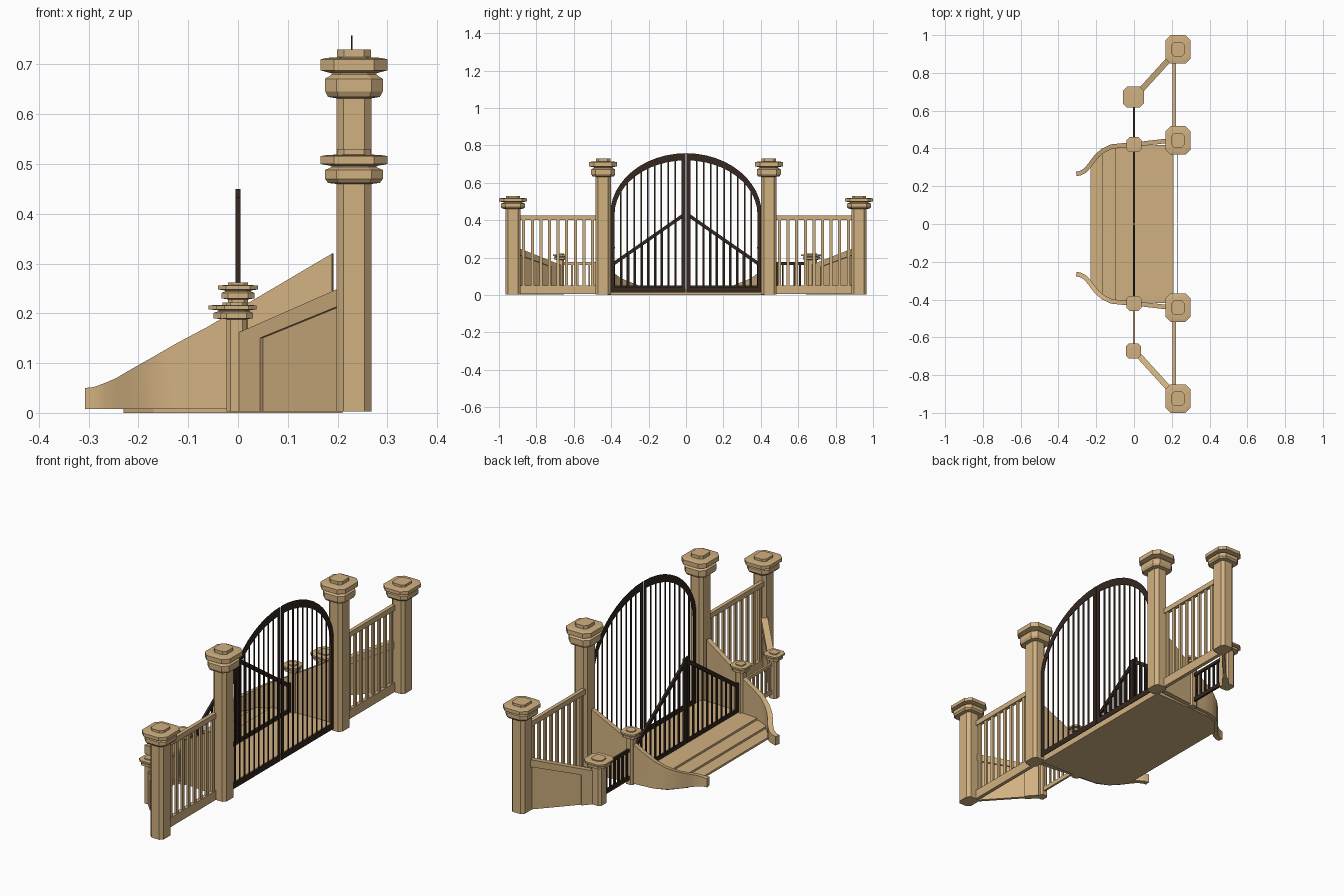
import bpy, bmesh, math
from mathutils import Vector

if "Cube" in bpy.data.objects:
    bpy.data.objects.remove(bpy.data.objects["Cube"])


def material(name, col):
    m = bpy.data.materials.new(name)
    m.diffuse_color = (*col, 1)
    m.use_nodes = True
    m.node_tree.nodes["Principled BSDF"].inputs["Base Color"].default_value = m.diffuse_color
    return m


TAN = material("tan_wood", (0.64, 0.44, 0.22))
DARK = material("dark_wood", (0.035, 0.021, 0.014))


def finish(bm, name, mat, smooth=False):
    bmesh.ops.recalc_face_normals(bm, faces=bm.faces)
    me = bpy.data.meshes.new(name)
    bm.to_mesh(me)
    bm.free()
    me.materials.append(mat)
    ob = bpy.data.objects.new(name, me)
    bpy.context.collection.objects.link(ob)
    if smooth:
        bpy.context.view_layer.objects.active = ob
        ob.select_set(True)
        bpy.ops.object.shade_smooth_by_angle(angle=math.radians(30))
        ob.select_set(False)
    return ob


def loft(bm, rings):
    """Closed skin through rings of equal vertex count, capped at both ends."""
    vs = [[bm.verts.new(p) for p in r] for r in rings]
    n = len(vs[0])
    for a, b in zip(vs, vs[1:]):
        for i in range(n):
            j = (i + 1) % n
            bm.faces.new((a[i], a[j], b[j], b[i]))
    bm.faces.new(vs[0][::-1])
    bm.faces.new(vs[-1])


def yz(bm, pts, x, t):
    """Outline in the y-z plane with thickness t about x."""
    loft(bm, [[(x - t / 2, y, z) for y, z in pts], [(x + t / 2, y, z) for y, z in pts]])


def rect(bm, y0, y1, z0, z1, x, t):
    yz(bm, [(y0, z0), (y1, z0), (y1, z1), (y0, z1)], x, t)


def wall(bm, path, t):
    """Upright wall along path points (x, y, z_bottom, z_top)."""
    rings = []
    for i, (x, y, z0, z1) in enumerate(path):
        a, b = path[max(i - 1, 0)], path[min(i + 1, len(path) - 1)]
        n = Vector((a[1] - b[1], b[0] - a[0])).normalized() * t / 2
        rings.append([(x + n.x, y + n.y, z0), (x - n.x, y - n.y, z0),
                      (x - n.x, y - n.y, z1), (x + n.x, y + n.y, z1)])
    loft(bm, rings)


def post(name, cx, cy, profile):
    """Chamfered square post; profile rows are (half_x, half_y, z)."""
    bm = bmesh.new()
    rings = []
    for hx, hy, z in profile:
        c = 0.4 * min(hx, hy)
        rings.append([(cx + x, cy + y, z) for x, y in (
            (hx, hy - c), (hx - c, hy), (c - hx, hy), (-hx, hy - c),
            (-hx, c - hy), (c - hx, -hy), (hx - c, -hy), (hx, c - hy))])
    loft(bm, rings)
    finish(bm, name, TAN)


def tall_profile(h, cap):
    # shaft, lower collar, neck, upper collar, top button; cap scales collar heights
    return [(.035, .041, .003), (.035, .041, h - .07 * cap), (.052, .058, h - .068 * cap),
            (.058, .064, h - .06 * cap), (.058, .064, h - .042 * cap), (.045, .05, h - .036 * cap),
            (.045, .05, h - .034 * cap), (.067, .075, h - .03 * cap), (.067, .075, h - .014 * cap),
            (.055, .06, h - .012 * cap), (.034, .038, h - .011 * cap), (.034, .038, h)]


def small_profile(h, s):
    return [(.02 * s, .021 * s, .003), (.02 * s, .021 * s, h - .034), (.033 * s, .033 * s, h - .032),
            (.033 * s, .033 * s, h - .021), (.026 * s, .026 * s, h - .018), (.026 * s, .026 * s, h - .016),
            (.04 * s, .04 * s, h - .014), (.04 * s, .04 * s, h - .006),
            (.02 * s, .02 * s, h - .005), (.02 * s, .02 * s, h)]


# flared side wall path: (x, |y|, bottom, top)
side_path = [(-.305, .265, .008, .05), (-.285, .269, .008, .052), (-.26, .282, .008, .06),
             (-.235, .31, .008, .07), (-.215, .338, .008, .082), (-.195, .362, .008, .094),
             (-.165, .388, .008, .112), (-.12, .41, .008, .14), (-.06, .416, .008, .173),
             (0, .42, .008, .208), (.19, .442, .008, .32)]

for s, side in ((1, "left"), (-1, "right")):
    # posts
    post("outer_post_" + side, .233, s * .925, tall_profile(.53, 1))
    post("gate_post_" + side, .233, s * .443, tall_profile(.73, 1.4))
    post("inner_gate_post_" + side, 0, s * .42, small_profile(.262, 1))
    post("corner_post_" + side, -.003, s * .672, small_profile(.222, 1.4 if s > 0 else 1))

    # curved side wall
    bm = bmesh.new()
    wall(bm, [(x, s * y, a, b) for x, y, a, b in side_path], .024)
    finish(bm, "side_wall_" + side, TAN, True)

    # diagonal wall: recessed panel with a frame
    bm = bmesh.new()
    p = lambda x, a, b: (x, s * (.69 + (x - .02) * 1.1), a, b)
    top = lambda x: .165 + (x - .02) * .44
    wall(bm, [p(.01, .003, top(.01)), p(.21, .003, top(.21))], .014)
    wall(bm, [p(.01, .003, top(.01)), p(.055, .003, top(.055))], .03)
    wall(bm, [p(.055, top(.055) - .03, top(.055)), p(.21, top(.21) - .035, top(.21))], .03)
    finish(bm, "diagonal_wall_" + side, TAN)

    # front picket fence
    bm = bmesh.new()
    rect(bm, s * .48, s * .89, .4, .425, .213, .018)
    rect(bm, s * .48, s * .89, .005, .05, .213, .018)
    for i in range(9):
        y = s * (.5 + i * .046)
        rect(bm, y - .008, y + .008, .05, .4, .213, .01)
    finish(bm, "picket_fence_" + side, TAN)

    # low fence between the small posts
    bm = bmesh.new()
    rect(bm, s * .435, s * .655, .16, .175, 0, .01)
    rect(bm, s * .435, s * .655, .025, .045, 0, .01)
    for i in range(7):
        y = s * (.455 + i * .031)
        rect(bm, y - .005, y + .005, .04, .165, 0, .007)
    finish(bm, "low_fence_" + side, DARK if s > 0 else TAN)

    # tall arched gate leaf
    bm = bmesh.new()
    X, T = .229, .003
    arc = lambda k, ry, rz: (s * ry * math.sin(k), .43 + rz * math.cos(k))
    ks = [.008 + i / 12 * (math.pi / 2 - .008) for i in range(13)]
    for a, b in zip(ks, ks[1:]):
        yz(bm, [arc(a, .405, .328), arc(b, .405, .328), arc(b, .382, .29), arc(a, .382, .29)], X, T)
    rect(bm, s * .382, s * .405, .012, .43, X, T)
    rect(bm, s * .003, s * .023, .012, .735, X, T)
    rect(bm, s * .02, s * .39, .012, .04, X, T)
    for i in range(9):
        y = .058 + i * .0365
        h = .43 + .3 * math.sqrt(1 - (y / .39) ** 2)
        rect(bm, s * (y - .004), s * (y + .004), .035, h, X, T)
    finish(bm, "arched_gate_" + side, DARK)

    # inner gate leaf with sloping top rail
    bm = bmesh.new()
    slope = lambda y: .445 - .69 * y
    yz(bm, [(s * .003, slope(0)), (s * .395, slope(.395)),
            (s * .395, slope(.395) - .022), (s * .003, slope(0) - .022)], 0, .01)
    rect(bm, s * .003, s * .02, .035, .45, 0, .01)
    rect(bm, s * .38, s * .398, .035, slope(.39), 0, .01)
    rect(bm, s * .01, s * .39, .035, .052, 0, .01)
    for i in range(9):
        y = .055 + i * .036
        rect(bm, s * (y - .004), s * (y + .004), .045, slope(y) - .01, 0, .006)
    finish(bm, "inner_gate_" + side, DARK)

# stepped deck: x0, half width, x1, half width, top
bm = bmesh.new()
for x0, w0, x1, w1, h in ((-.23, .315, -.17, .385, .01), (-.17, .385, -.1, .41, .02),
                          (-.1, .41, .21, .42, .03)):
    o = [(x0, -w0), (x1, -w1), (x1, w1), (x0, w0)]
    loft(bm, [[(x, y, z) for x, y in o] for z in (0, h)])
finish(bm, "stepped_deck", TAN)
